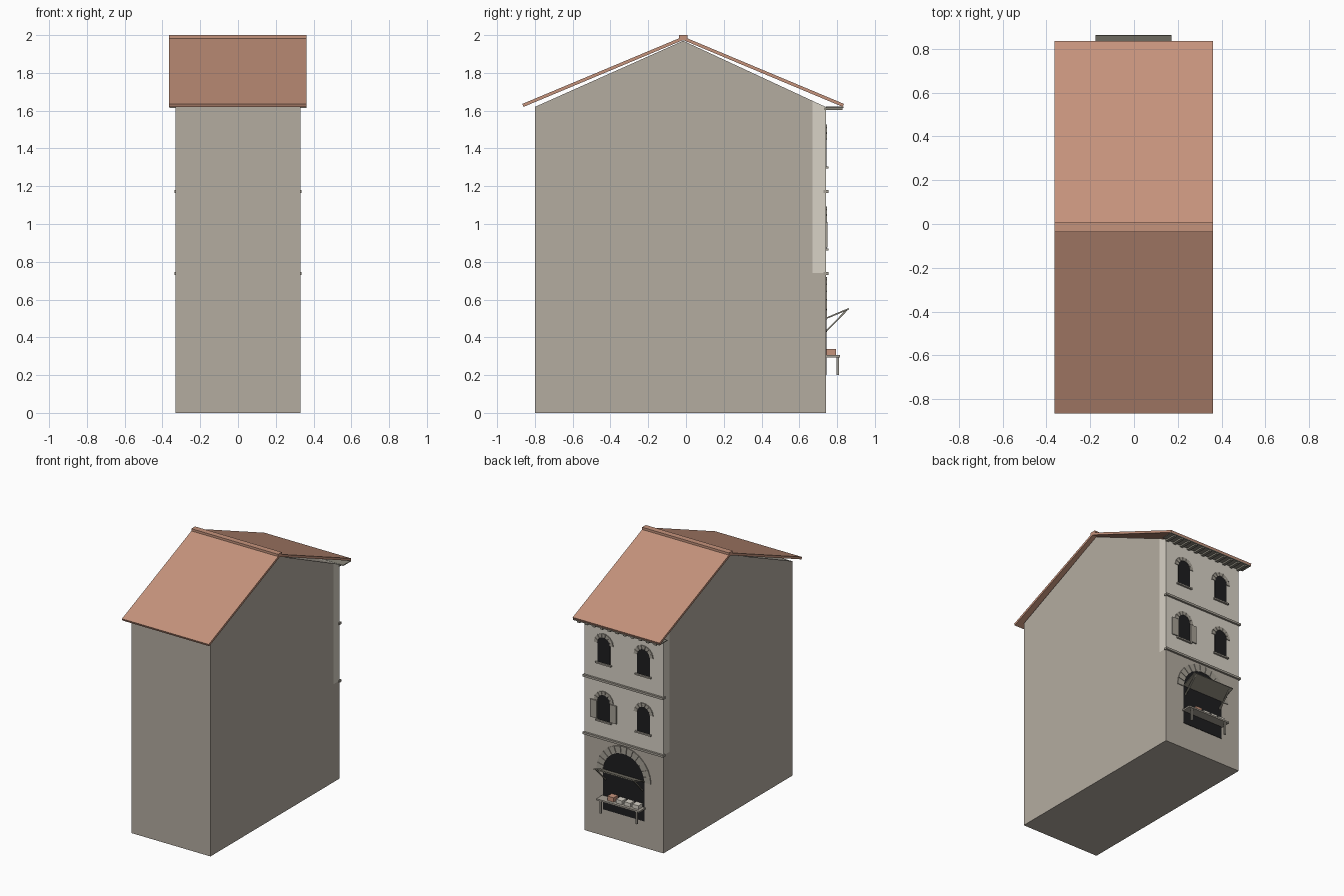
import bpy, bmesh, math

if "Cube" in bpy.data.objects:
    bpy.data.objects.remove(bpy.data.objects["Cube"])


def mat(name, r, g, b):
    m = bpy.data.materials.new(name)
    lin = [(c / 255 / 12.92) if c < 10 else ((c / 255 + 0.055) / 1.055) ** 2.4 for c in (r, g, b)]
    m.diffuse_color = (*lin, 1)
    m.use_nodes = True
    m.node_tree.nodes["Principled BSDF"].inputs["Base Color"].default_value = m.diffuse_color
    return m


STONE = mat("stone", 180, 172, 160)
PLASTER = mat("plaster", 216, 210, 198)
TRIM = mat("trim_stone", 166, 160, 149)
ROOF = mat("terracotta", 197, 147, 124)
WOOD = mat("weathered_wood", 138, 134, 122)
DARK = mat("dark_opening", 30, 30, 31)
PALE = mat("pale_goods", 214, 209, 198)

FACE = 0.74   # y of the decorated facade


def prism(name, pts, axis, lo, hi, material):
    """Extrude a 2D outline along x (points are y,z) or along y (points are x,z)."""
    bm = bmesh.new()
    put = (lambda p: (lo, p[0], p[1])) if axis == 'x' else (lambda p: (p[0], lo, p[1]))
    f = bm.faces.new([bm.verts.new(put(p)) for p in pts])
    ext = bmesh.ops.extrude_face_region(bm, geom=[f])
    d = (hi - lo, 0, 0) if axis == 'x' else (0, hi - lo, 0)
    bmesh.ops.translate(bm, vec=d, verts=[v for v in ext['geom'] if isinstance(v, bmesh.types.BMVert)])
    bmesh.ops.recalc_face_normals(bm, faces=bm.faces)
    me = bpy.data.meshes.new(name)
    bm.to_mesh(me)
    bm.free()
    me.materials.append(material)
    ob = bpy.data.objects.new(name, me)
    bpy.context.collection.objects.link(ob)
    return ob


def box(name, x0, x1, y0, y1, z0, z1, material):
    return prism(name, [(y0, z0), (y1, z0), (y1, z1), (y0, z1)], 'x', x0, x1, material)


def bar(name, a, b, t, x0, x1, material):
    """Straight slat in the yz plane from a to b, thickness t."""
    dy, dz = b[0] - a[0], b[1] - a[1]
    n = math.hypot(dy, dz)
    oy, oz = -dz / n * t / 2, dy / n * t / 2
    pts = [(a[0] + oy, a[1] + oz), (b[0] + oy, b[1] + oz), (b[0] - oy, b[1] - oz), (a[0] - oy, a[1] - oz)]
    return prism(name, pts, 'x', x0, x1, material)


def arch(name, x, z0, zc, r):
    """Dark round-headed opening plate."""
    pts = [(x - r, z0), (x + r, z0)]
    pts += [(x + r * math.cos(math.pi * i / 14), zc + r * math.sin(math.pi * i / 14)) for i in range(15)]
    return prism(name, pts, 'y', FACE - 0.002, FACE + 0.003, DARK)


def voussoirs(name, x, zc, r0, r1, n, depth, gap):
    """Ring of wedge stones over an opening."""
    for i in range(n):
        a, b = math.pi * (i + gap) / n, math.pi * (i + 1 - gap) / n
        pts = [(x + r * math.cos(t), zc + r * math.sin(t)) for r, t in ((r0, a), (r1, a), (r1, b), (r0, b))]
        prism(f"{name}_{i}", pts, 'y', FACE - 0.002, FACE + depth, TRIM)


# walls: gabled stone body, plastered upper front
RY = -0.015
SPLIT = 0.67
prism("house_body", [(-0.8, 0), (FACE, 0), (FACE, 0.74), (SPLIT, 0.74), (SPLIT, 1.652),
                     (RY, 1.97), (-0.8, 1.62)], 'x', -0.33, 0.33, STONE)
prism("plaster_front", [(SPLIT, 0.74), (FACE, 0.74), (FACE, 1.62), (SPLIT, 1.652)], 'x', -0.33, 0.33, PLASTER)

# roof slabs, ridge, eaves board and rafter tails
for s, n in ((1, "back"), (-1, "front")):
    bar(f"roof_{n}", (RY, 1.983), (RY + s * 0.848, 1.628), 0.017, -0.364, 0.362, ROOF)
box("ridge_cap", -0.364, 0.362, RY - 0.022, RY + 0.022, 1.972, 2.0, ROOF)
box("eaves_board", -0.362, 0.362, FACE, 0.833, 1.615, 1.621, WOOD)
for i in range(11):
    x = -0.32 + 0.064 * i
    box(f"rafter_tail_{i}", x - 0.011, x + 0.011, FACE - 0.01, 0.828, 1.603, 1.617, WOOD)

# string courses
for z in (0.738, 1.173):
    box("string_course", -0.337, 0.337, FACE - 0.012, FACE + 0.015, z - 0.008, z + 0.008, TRIM)

# two floors of arched windows
for z in (0.87, 1.305):
    for x in (-0.165, 0.168):
        arch("window", x, z, z + 0.142, 0.053)
        voussoirs("window_arch", x, z + 0.142, 0.053, 0.081, 7, 0.006, 0.06)
        box("window_sill", x - 0.066, x + 0.066, FACE - 0.002, FACE + 0.014, z - 0.011, z, TRIM)

# open shutters on one window
for s in (-1, 1):
    c = 0.168 + s * 0.082
    box("shutter", c - 0.027, c + 0.027, FACE, FACE + 0.009, 0.875, 1.01, TRIM)

# shop arch
arch("shop_opening", 0, 0.2, 0.493, 0.173)
voussoirs("shop_arch", 0, 0.493, 0.173, 0.227, 13, 0.006, 0.04)

# lifted shop flap with props
bar("shop_flap", (FACE, 0.5), (0.862, 0.551), 0.008, -0.175, 0.172, WOOD)
for s in (-1, 1):
    bar("flap_prop", (FACE, 0.43), (0.853, 0.546), 0.008, s * 0.155 - 0.005, s * 0.155 + 0.005, WOOD)

# counter with goods
box("counter_top", -0.18, 0.18, FACE, 0.815, 0.294, 0.306, TRIM)
for s in (-1, 1):
    box("counter_leg", s * 0.15 - 0.007, s * 0.15 + 0.007, 0.798, 0.81, 0.2, 0.295, TRIM)
for x, m in ((0.075, ROOF), (0.004, PALE), (-0.064, PALE), (-0.132, PALE)):
    box("goods_crate", x - 0.026, x + 0.026, 0.744, 0.794, 0.306, 0.339 if m is ROOF else 0.334, m)
